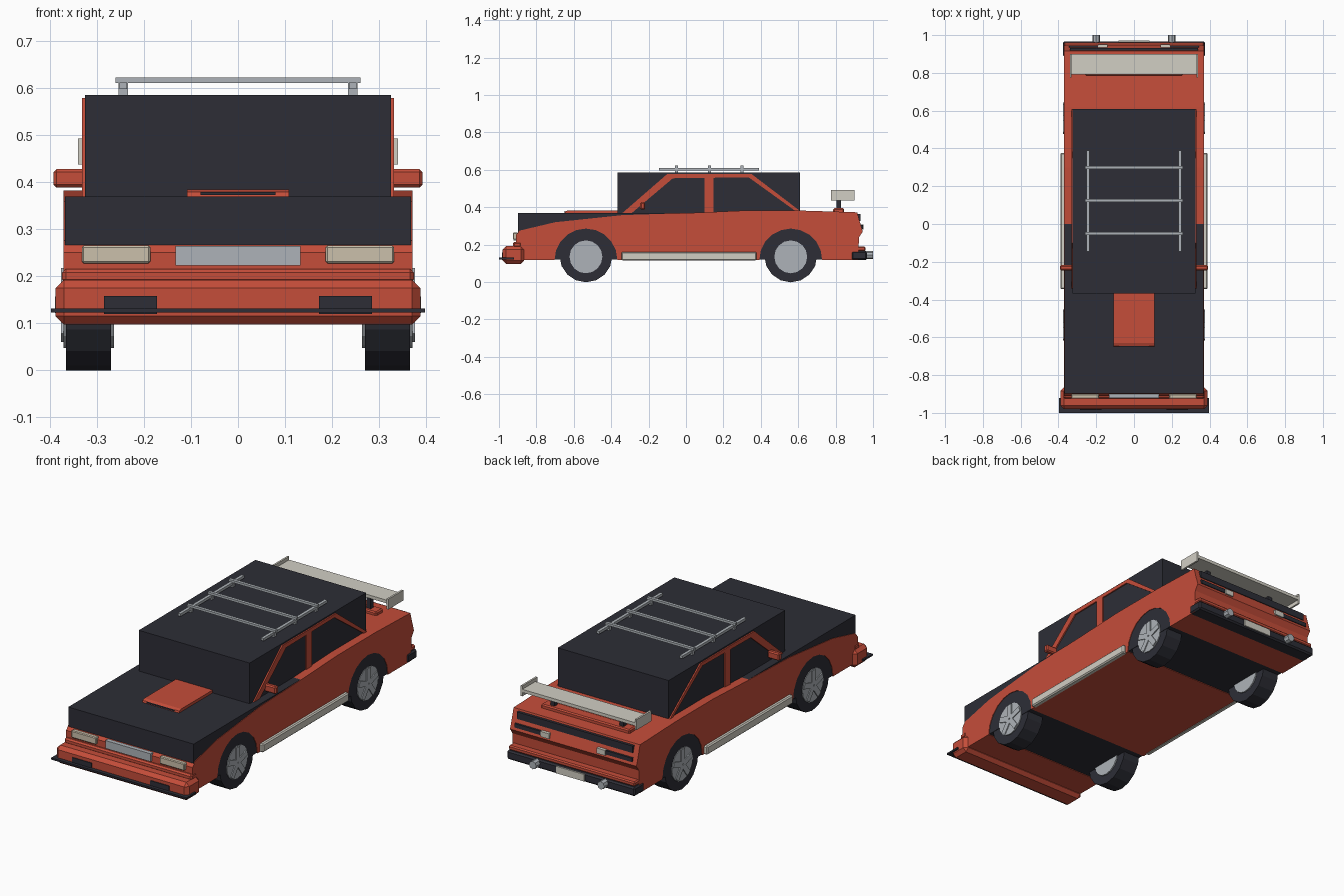
import bpy, bmesh, math
from mathutils import Matrix, Vector

cube = bpy.data.objects.get("Cube")
if cube:
    bpy.data.objects.remove(cube, do_unlink=True)


def material(name, rgb):
    m = bpy.data.materials.new(name)
    m.use_nodes = True
    m.diffuse_color = (*rgb, 1)
    m.node_tree.nodes["Principled BSDF"].inputs["Base Color"].default_value = (*rgb, 1)
    return m


RED = material("red_paint", (0.56, 0.075, 0.042))
DARK = material("charcoal", (0.026, 0.027, 0.037))
GREY = material("light_grey", (0.42, 0.45, 0.48))
LAMP = material("warm_lamp", (0.60, 0.53, 0.41))
PALE = material("pale_trim", (0.64, 0.62, 0.55))


def finish(name, bm, mat, mirror=False, bevel=0):
    bmesh.ops.recalc_face_normals(bm, faces=bm.faces)
    mesh = bpy.data.meshes.new(name)
    bm.to_mesh(mesh)
    bm.free()
    mesh.materials.append(mat)
    ob = bpy.data.objects.new(name, mesh)
    bpy.context.collection.objects.link(ob)
    if bevel:
        mod = ob.modifiers.new("Bevel", "BEVEL")
        mod.width, mod.segments = bevel, 1
    if mirror:
        ob.modifiers.new("Mirror", "MIRROR").use_mirror_merge = False
    return ob


def box(name, x, y, z, mat, mirror=False, bevel=0):
    """Block from (low, high) pairs; a single x number means plus and minus."""
    if not isinstance(x, tuple):
        x = (-x, x)
    bm = bmesh.new()
    bmesh.ops.create_cube(bm, size=1)
    for v in bm.verts:
        v.co = Vector([(r[0] + r[1]) / 2 + c * (r[1] - r[0]) for c, r in zip(v.co, (x, y, z))])
    return finish(name, bm, mat, mirror, bevel)


def prism(name, outline, x0, x1, mat, mirror=False):
    """Side outline of (y, z) points extruded across x."""
    bm = bmesh.new()
    face = bm.faces.new([bm.verts.new((x0, y, z)) for y, z in outline])
    new = bmesh.ops.extrude_face_region(bm, geom=[face])["geom"]
    bmesh.ops.translate(bm, vec=(x1 - x0, 0, 0), verts=[v for v in new if isinstance(v, bmesh.types.BMVert)])
    return finish(name, bm, mat, mirror)


def cylinder(name, centre, radius, depth, axis, sides, mat, mirror=True):
    bm = bmesh.new()
    turn = Matrix.Rotation(math.pi / 2, 4, "Y" if axis == "X" else "X")
    bmesh.ops.create_cone(bm, cap_ends=True, segments=sides, radius1=radius, radius2=radius,
                          depth=depth, matrix=Matrix.Translation(centre) @ turn)
    return finish(name, bm, mat, mirror)


AXLES = {"front": -0.535, "rear": 0.56}
FLOOR = 0.118


# Body shell with wheel arches cut into its outline
def arch(y):
    steps = [math.pi * (1 - i / 10) for i in range(11)]
    return [(y + 0.168 * math.cos(a), FLOOR + 0.168 * math.sin(a)) for a in steps]


shell = [(-0.91, FLOOR)] + arch(AXLES["front"]) + arch(AXLES["rear"]) + [
    (0.92, FLOOR), (0.925, 0.24), (0.945, 0.27), (0.93, 0.32), (0.915, 0.373),
    (0.62, 0.382), (0.3, 0.382), (0.03, 0.37), (-0.34, 0.358), (-0.7, 0.32),
    (-0.89, 0.275), (-0.91, 0.25)]
prism("body_shell", shell, -0.371, 0.371, RED)

# Dark inner blocks: chassis with bonnet, and cabin
box("chassis", 0.368, (-0.897, 0.897), (0.121, 0.369), DARK)
box("cabin", 0.325, (-0.367, 0.61), (0.36, 0.585), DARK)

# Red window frames on the cabin sides
frames = {
    "front_pillar": [(-0.345, 0.365), (-0.1, 0.578), (-0.07, 0.555), (-0.295, 0.365)],
    "roof_rail": [(-0.1, 0.578), (0.35, 0.578), (0.335, 0.56), (-0.07, 0.555)],
    "rear_pillar": [(0.35, 0.578), (0.61, 0.38), (0.585, 0.38), (0.335, 0.56)],
    "middle_pillar": [(0.1, 0.37), (0.1, 0.57), (0.147, 0.57), (0.147, 0.37)],
}
for part, outline in frames.items():
    prism(part, outline, 0.322, 0.332, RED, mirror=True)

# Bonnet scoop
scoop = [(-0.65, 0.365), (-0.645, 0.378), (-0.63, 0.384), (-0.36, 0.384), (-0.36, 0.365)]
prism("bonnet_scoop", scoop, -0.108, 0.108, RED)
box("scoop_slot", 0.08, (-0.651, -0.645), (0.372, 0.378), DARK)

# Mirrors
box("door_mirror", (0.325, 0.392), (-0.245, -0.218), (0.388, 0.427), RED, True, 0.006)

# Front end
box("front_bumper", 0.388, (-0.98, -0.865), (0.097, 0.192), RED, bevel=0.018)
box("nose_ledge", 0.374, (-0.925, -0.88), (0.185, 0.215), RED, bevel=0.008)
box("front_splitter", 0.397, (-1.0, -0.92), (0.122, 0.131), DARK)
box("bumper_intake", (0.172, 0.285), (-0.984, -0.975), (0.119, 0.157), DARK, True)
box("headlight", (0.186, 0.332), (-0.925, -0.9), (0.227, 0.265), LAMP, True, 0.004)
box("front_grille", 0.133, (-0.922, -0.9), (0.222, 0.264), GREY)

# Rear end
box("rear_bumper", 0.376, (0.885, 0.967), (0.117, 0.165), DARK, bevel=0.008)
box("rear_bumper_top", 0.37, (0.885, 0.96), (0.165, 0.19), RED, bevel=0.006)
box("tail_panel", 0.34, (0.905, 0.932), (0.327, 0.364), DARK)
box("tail_strip", (0.19, 0.345), (0.925, 0.945), (0.285, 0.306), DARK, True)
box("tail_light", (0.14, 0.19), (0.925, 0.95), (0.28, 0.308), PALE, True)
box("rear_plate", 0.083, (0.96, 0.972), (0.123, 0.16), PALE)
cylinder("exhaust_tip", (0.2, 0.975, 0.144), 0.021, 0.05, "Y", 8, GREY)

# Side skirts
box("side_skirt", (0.36, 0.389), (-0.345, 0.377), (0.116, 0.162), PALE, True, 0.006)

# Rear wing
box("wing_blade", 0.33, (0.792, 0.9), (0.457, 0.474), PALE)
box("wing_end_plate", (0.33, 0.34), (0.775, 0.9), (0.437, 0.492), PALE, True)
box("wing_support", (0.19, 0.215), (0.805, 0.83), (0.385, 0.46), DARK, True)
box("wing_base", 0.26, (0.787, 0.846), (0.365, 0.395), RED, bevel=0.006)

# Roof rack
box("rack_rail", (0.236, 0.252), (-0.145, 0.39), (0.597, 0.611), GREY, True)
for i, y in enumerate((-0.05, 0.125, 0.3)):
    box(f"rack_bar_{i + 1}", 0.26, (y - 0.008, y + 0.008), (0.61, 0.622), GREY)
    box(f"rack_foot_{i + 1}", (0.234, 0.254), (y - 0.008, y + 0.008), (0.584, 0.61), GREY, True)

# Wheels with raised spokes
for end, y in AXLES.items():
    cylinder(f"{end}_tyre", (0.318, y, 0.14), 0.141, 0.096, "X", 16, DARK)
    cylinder(f"{end}_rim", (0.317, y, 0.135), 0.088, 0.108, "X", 16, GREY)
    bm = bmesh.new()
    for k in range(5):
        place = (Matrix.Translation((0.371, y, 0.135)) @ Matrix.Rotation(k * math.tau / 5, 4, "X")
                 @ Matrix.Translation((0, 0, 0.043)) @ Matrix.Diagonal((0.01, 0.03, 0.078, 1)))
        bmesh.ops.create_cube(bm, size=1, matrix=place)
    finish(f"{end}_spokes", bm, GREY, mirror=True)
